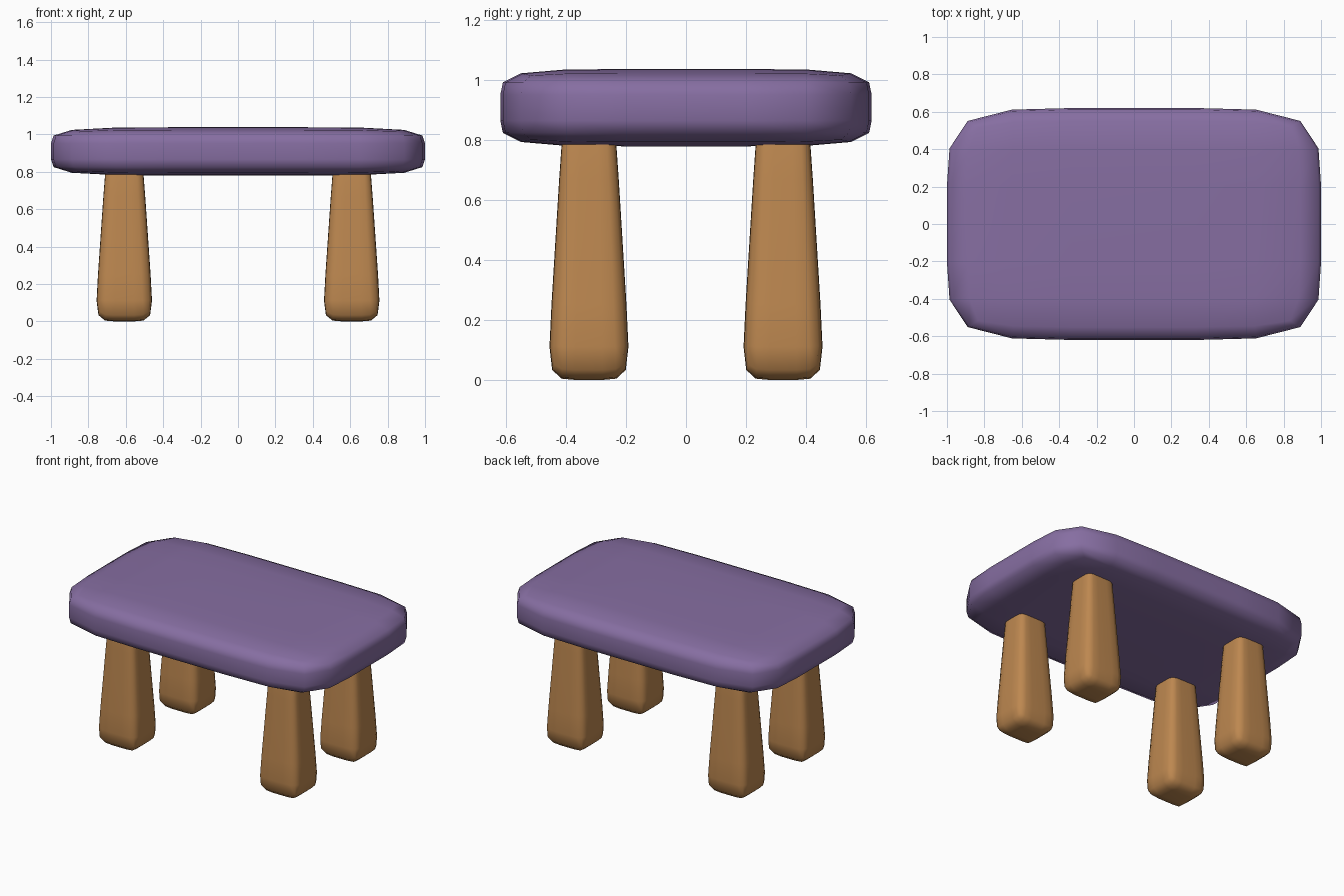
import bpy, bmesh

if "Cube" in bpy.data.objects:
    bpy.data.objects.remove(bpy.data.objects["Cube"])


def material(name, rgb):
    m = bpy.data.materials.new(name)
    m.diffuse_color = (*rgb, 1.0)
    m.use_nodes = True
    m.node_tree.nodes["Principled BSDF"].inputs["Base Color"].default_value = m.diffuse_color
    return m


purple = material("purple_top", (0.24, 0.156, 0.36))
wood = material("warm_wood", (0.51, 0.245, 0.08))


def soft_block(name, shape, location, mat):
    """Cube split in thirds, reshaped by a function, then softly subdivided."""
    bm = bmesh.new()
    bmesh.ops.create_cube(bm, size=2)
    bmesh.ops.subdivide_edges(bm, edges=bm.edges[:], cuts=2, use_grid_fill=True)
    for v in bm.verts:
        v.co = shape(*v.co)
    for f in bm.faces:
        f.smooth = True
    mesh = bpy.data.meshes.new(name)
    bm.to_mesh(mesh)
    bm.free()
    mesh.materials.append(mat)
    ob = bpy.data.objects.new(name, mesh)
    ob.location = location
    bpy.context.collection.objects.link(ob)
    sub = ob.modifiers.new("soften", 'SUBSURF')
    sub.levels = sub.render_levels = 1
    return ob


# tabletop: rounded slab
soft_block("tabletop", lambda x, y, z: (x, y * 0.62, z * 0.129),
           (0, 0, 0.909), purple)


# legs: tapered, wider at the foot, running up into the slab
def leg_shape(x, y, z):
    h = (0.0, 0.2, 0.72, 0.92)[round((z + 1) * 1.5)]
    w = 0.158 - 0.069 * h
    return (x * w, y * w * 0.89, h)


for sx, side in ((-1, "left"), (1, "right")):
    for sy, end in ((-1, "front"), (1, "back")):
        soft_block(f"{end}_{side}_leg", leg_shape, (sx * 0.608, sy * 0.324, 0), wood)
